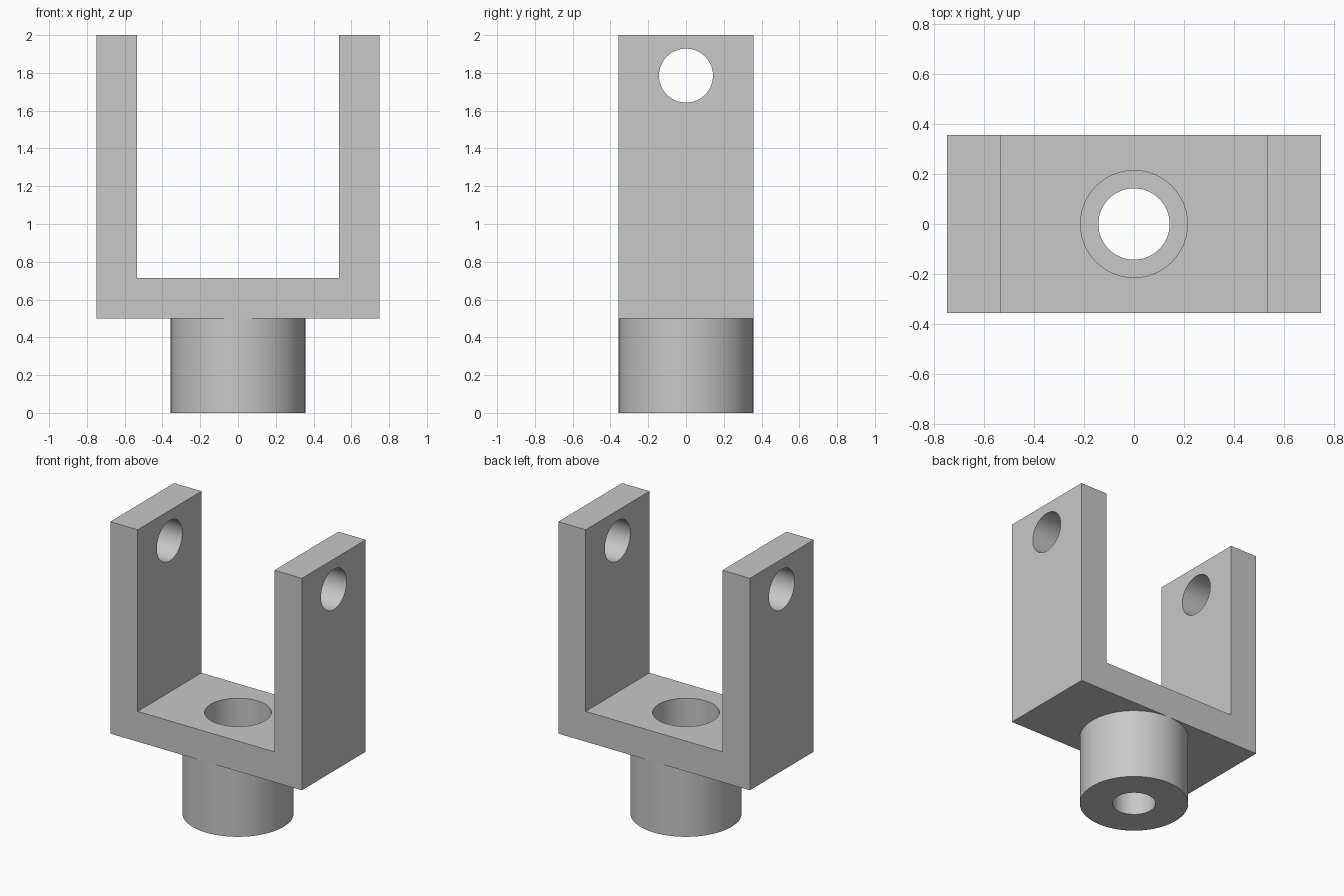
import bpy
import bmesh
import math

cube = bpy.data.objects.get("Cube")
if cube:
    bpy.data.objects.remove(cube, do_unlink=True)

U = 1 / 14            # design unit: the part is 28 units tall
SEGMENTS = 96
HALF_W, HALF_D, WALL = 10.5 * U, 5 * U, 3 * U
STEM_TOP, TOP = 7 * U, 28 * U
BORE_R, HOLE_R, SEAT_Z = 3 * U, 2 * U, 4 * U

grey = bpy.data.materials.new("plain grey")
grey.use_nodes = True
colour = (0.58, 0.58, 0.58, 1)
grey.diffuse_color = colour
grey.node_tree.nodes["Principled BSDF"].inputs["Base Color"].default_value = colour


def make_object(name, bm):
    bmesh.ops.recalc_face_normals(bm, faces=bm.faces)
    mesh = bpy.data.meshes.new(name)
    bm.to_mesh(mesh)
    bm.free()
    mesh.materials.append(grey)
    obj = bpy.data.objects.new(name, mesh)
    bpy.context.collection.objects.link(obj)
    return obj


def activate(obj):
    bpy.ops.object.select_all(action="DESELECT")
    obj.select_set(True)
    bpy.context.view_layer.objects.active = obj


def drill(target, radius, length, location, rotation=(0, 0, 0)):
    bpy.ops.mesh.primitive_cylinder_add(vertices=SEGMENTS, radius=radius, depth=length,
                                        location=location, rotation=rotation)
    cutter = bpy.context.object
    cutter.name = "hole_cutter"
    cutter.hide_render = True
    cutter.data.materials.append(grey)
    mod = target.modifiers.new("hole", "BOOLEAN")
    mod.operation, mod.solver, mod.object = "DIFFERENCE", "EXACT", cutter
    activate(target)
    bpy.ops.object.modifier_apply(modifier=mod.name)
    bpy.data.objects.remove(cutter, do_unlink=True)


# Yoke: U-shaped profile extruded front to back
half = [(HALF_W, STEM_TOP), (HALF_W, TOP), (HALF_W - WALL, TOP),
        (HALF_W - WALL, STEM_TOP + WALL)]
outline = half + [(-x, z) for x, z in reversed(half)]
bm = bmesh.new()
face = bm.faces.new([bm.verts.new((x, -HALF_D, z)) for x, z in outline])
ext = bmesh.ops.extrude_face_region(bm, geom=[face])
bmesh.ops.translate(bm, vec=(0, 2 * HALF_D, 0),
                    verts=[v for v in ext["geom"] if isinstance(v, bmesh.types.BMVert)])
yoke = make_object("yoke", bm)

# Pin hole through both arms, and the bore through the base
drill(yoke, HOLE_R, 4 * HALF_W, (0, 0, 25 * U), (0, math.pi / 2, 0))
drill(yoke, BORE_R, 2 * WALL, (0, 0, STEM_TOP + WALL / 2))

# Stem: turned profile with a stepped bore, open where it meets the yoke
profile = [(BORE_R, STEM_TOP), (BORE_R, SEAT_Z), (HOLE_R, SEAT_Z),
           (HOLE_R, 0), (HALF_D, 0), (HALF_D, STEM_TOP)]
bm = bmesh.new()
verts = [bm.verts.new((r, 0, z)) for r, z in profile]
edges = [bm.edges.new(pair) for pair in zip(verts, verts[1:])]
bmesh.ops.spin(bm, geom=verts + edges, cent=(0, 0, 0), axis=(0, 0, 1),
               angle=2 * math.pi, steps=SEGMENTS)
bmesh.ops.remove_doubles(bm, verts=bm.verts, dist=0.0001)
bmesh.ops.recalc_face_normals(bm, faces=bm.faces)
# Make the underside face down so the open shell points outward
under = next(f for f in bm.faces if f.calc_center_median().z < 0.001)
if under.normal.z > 0:
    bmesh.ops.reverse_faces(bm, faces=bm.faces)
mesh = bpy.data.meshes.new("stem")
bm.to_mesh(mesh)
bm.free()
mesh.materials.append(grey)
stem = bpy.data.objects.new("stem", mesh)
bpy.context.collection.objects.link(stem)

# Smooth round walls, crisp edges
for obj in (yoke, stem):
    activate(obj)
    bpy.ops.object.shade_smooth_by_angle(angle=math.radians(30))
